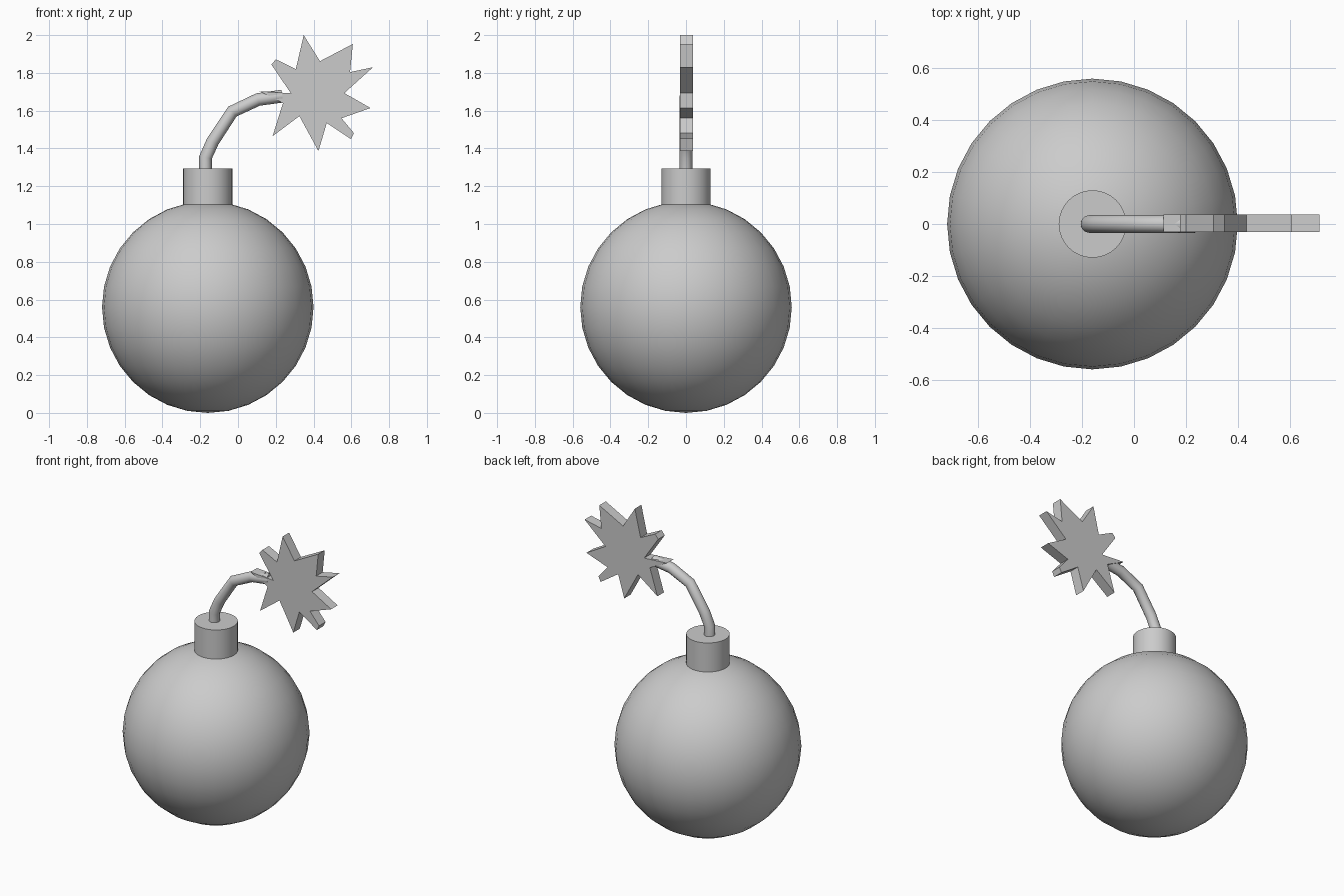
import bpy, bmesh

if "Cube" in bpy.data.objects:
    bpy.data.objects.remove(bpy.data.objects["Cube"])

CX = -0.16  # axis of the round body


def smooth(obj, angle=0.6):
    bpy.ops.object.select_all(action='DESELECT')
    obj.select_set(True)
    bpy.context.view_layer.objects.active = obj
    bpy.ops.object.shade_smooth_by_angle(angle=angle)


# Round body
bpy.ops.mesh.primitive_uv_sphere_add(segments=32, ring_count=16, radius=0.56,
                                     location=(CX, 0, 0.56))
body = bpy.context.object
body.name = "round_body"
smooth(body)

# Neck cap sunk into the top of the body
bpy.ops.mesh.primitive_cylinder_add(vertices=32, radius=0.13, depth=0.275,
                                    location=(CX, 0, 1.1575))
cap = bpy.context.object
cap.name = "neck_cap"
smooth(cap)

# Bent fuse, a tube along a short path
path = [(-0.172, 1.22), (-0.172, 1.352), (-0.135, 1.435), (-0.03, 1.595),
        (0.106, 1.659), (0.235, 1.677)]
curve = bpy.data.curves.new("fuse", 'CURVE')
curve.dimensions = '3D'
curve.bevel_depth = 0.034
curve.bevel_resolution = 4
curve.use_fill_caps = True
spline = curve.splines.new('POLY')
spline.points.add(len(path) - 1)
for p, (x, z) in zip(spline.points, path):
    p.co = (x, 0, z, 1)
fuse = bpy.data.objects.new("fuse", curve)
bpy.context.collection.objects.link(fuse)
bpy.ops.object.select_all(action='DESELECT')
fuse.select_set(True)
bpy.context.view_layer.objects.active = fuse
bpy.ops.object.convert(target='MESH')
fuse = bpy.context.object
fuse.name = "fuse"
smooth(fuse, 0.8)

# Jagged spark: a flat outline given thickness
outline = [(0.348, 2.0), (0.434, 1.862), (0.608, 1.953), (0.593, 1.804),
           (0.715, 1.83), (0.563, 1.693), (0.702, 1.614), (0.548, 1.56),
           (0.614, 1.481), (0.598, 1.449), (0.470, 1.535), (0.426, 1.386),
           (0.325, 1.571), (0.183, 1.465), (0.238, 1.64), (0.113, 1.703),
           (0.28, 1.692), (0.177, 1.844), (0.2, 1.872), (0.306, 1.82)]
bm = bmesh.new()
face = bm.faces.new([bm.verts.new((x, -0.031, z)) for x, z in outline])
ext = bmesh.ops.extrude_face_region(bm, geom=[face])
moved = [e for e in ext["geom"] if isinstance(e, bmesh.types.BMVert)]
bmesh.ops.translate(bm, verts=moved, vec=(0, 0.068, 0))
bmesh.ops.recalc_face_normals(bm, faces=bm.faces)
mesh = bpy.data.meshes.new("spark")
bm.to_mesh(mesh)
bm.free()
spark = bpy.data.objects.new("spark", mesh)
bpy.context.collection.objects.link(spark)
